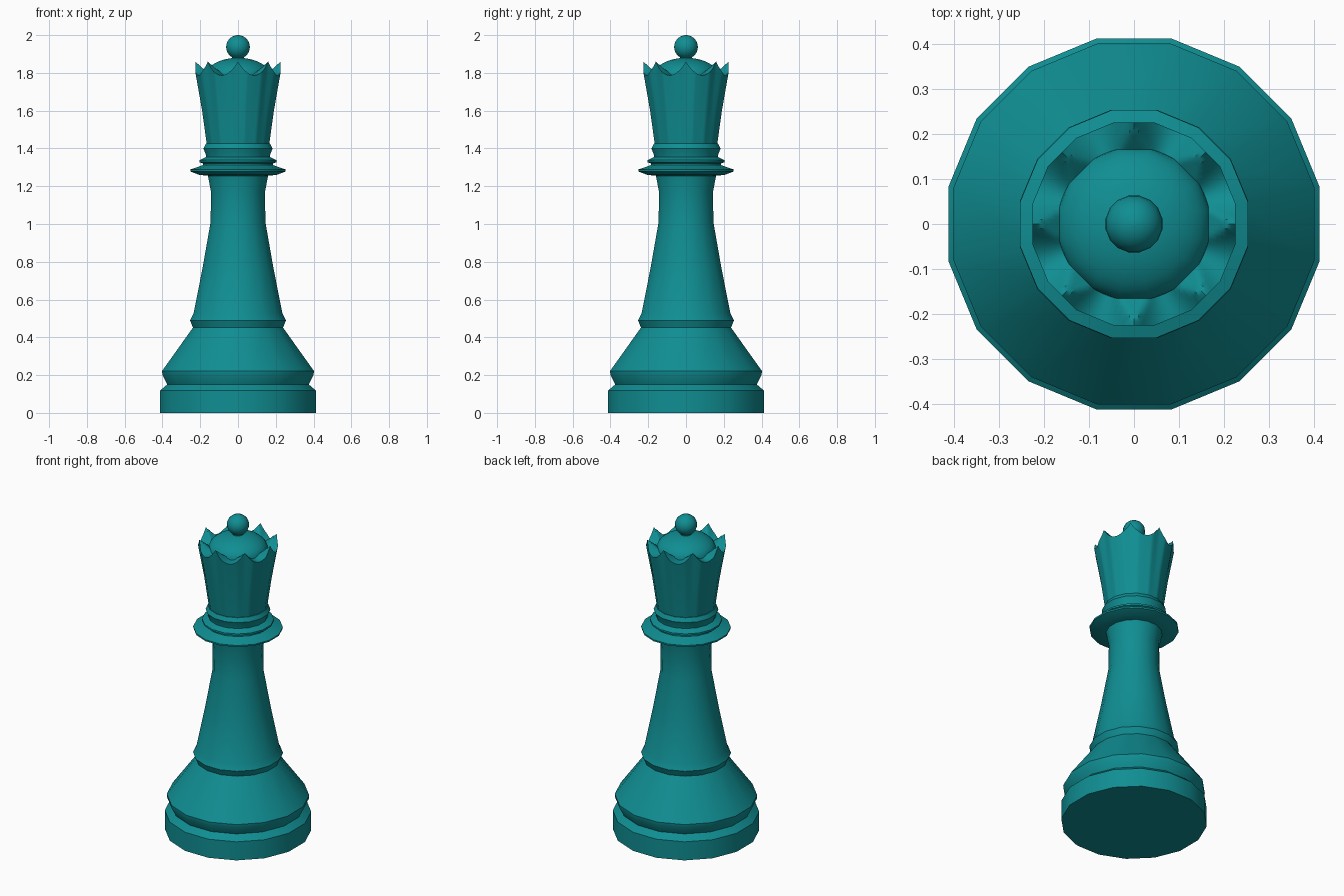
import bpy, bmesh
from math import cos, sin, pi, radians, sqrt

if "Cube" in bpy.data.objects:
    bpy.data.objects.remove(bpy.data.objects["Cube"])

SIDES = 16
teal = bpy.data.materials.new("teal")
teal.diffuse_color = (0.005, 0.27, 0.29, 1)
teal.use_nodes = True
teal.node_tree.nodes["Principled BSDF"].inputs["Base Color"].default_value = teal.diffuse_color


def finish(name, bm, angle):
    bmesh.ops.remove_doubles(bm, verts=bm.verts, dist=1e-5)
    bmesh.ops.recalc_face_normals(bm, faces=bm.faces)
    me = bpy.data.meshes.new(name)
    bm.to_mesh(me)
    bm.free()
    ob = bpy.data.objects.new(name, me)
    bpy.context.collection.objects.link(ob)
    me.materials.append(teal)
    bpy.ops.object.select_all(action='DESELECT')
    ob.select_set(True)
    bpy.context.view_layer.objects.active = ob
    bpy.ops.object.shade_smooth_by_angle(angle=radians(angle))
    return ob


def skin(name, rings, angle=30):
    """Bridge successive rings of points and cap both ends."""
    bm = bmesh.new()
    loops = [[bm.verts.new(p) for p in ring] for ring in rings]
    n = len(loops[0])
    for a, b in zip(loops, loops[1:]):
        for i in range(n):
            j = (i + 1) % n
            bm.faces.new((a[i], a[j], b[j], b[i]))
    bm.faces.new(loops[0][::-1])
    bm.faces.new(loops[-1])
    return finish(name, bm, angle)


def lathe(name, profile, angle=30):
    """Turn (half width, z) pairs into a 16-sided solid with flats on the axes."""
    rings = []
    for w, z in profile:
        r = w / cos(pi / SIDES)
        rings.append([(r * cos((i + .5) * 2 * pi / SIDES),
                       r * sin((i + .5) * 2 * pi / SIDES), z) for i in range(SIDES)])
    return skin(name, rings, angle)


# Foot and flared base
lathe("base", [(.413, 0), (.413, .118), (.375, .15), (.4, .2), (.402, .222), (.238, .452)])
# Stem with its lower bead
lathe("stem", [(.238, .45), (.254, .49), (.235, .527), (.187, .77), (.145, 1.01),
               (.143, 1.17), (.16, 1.26)])
# Collar and the two rings above it
lathe("collar", [(.155, 1.255), (.205, 1.26), (.252, 1.278), (.253, 1.288), (.185, 1.312),
                 (.185, 1.32), (.203, 1.327), (.203, 1.338), (.168, 1.355),
                 (.172, 1.372), (.183, 1.4), (.17, 1.425)])

# Crown: 16-sided wall whose rim is scalloped into eight points
N, VALLEY, TIP = 128, 1.787, 1.86
OUTER, INNER = .226, .165


def rim_ring(w, height):
    pts = []
    for i in range(N):
        a = i * 2 * pi / N
        off = (a + pi / SIDES) % (2 * pi / SIDES) - pi / SIDES
        r = w / cos(off)
        t = abs(((a / (pi / 4)) % 1) * 2 - 1)
        pts.append((r * cos(a), r * sin(a), height(t)))
    return pts


def scallop(f):
    limit = 1.805 + (TIP - 1.805) * f
    return lambda t: min(VALLEY + (TIP - VALLEY) * t ** 2, limit)


rings = [rim_ring(.165, lambda t: 1.42), rim_ring(.19, lambda t: 1.6)]
for k in range(7):
    f = 1 - k / 6
    rings.append(rim_ring(INNER + (OUTER - INNER) * f, scallop(f)))
rings.append(rim_ring(INNER, lambda t: 1.77))
skin("crown", rings)

# Dome inside the crown
lathe("dome", [(.17 * cos(a), 1.785 + .095 * sin(a))
               for a in [i * pi / 18 for i in range(9)]] + [(.004, 1.88)], 40)

# Ball finial
lathe("finial", [(.033, 1.87)] + [(.063 * sin(a), 1.937 - .063 * cos(a))
                 for a in [i * pi / 12 for i in range(2, 12)]] + [(.002, 2.0)], 40)
